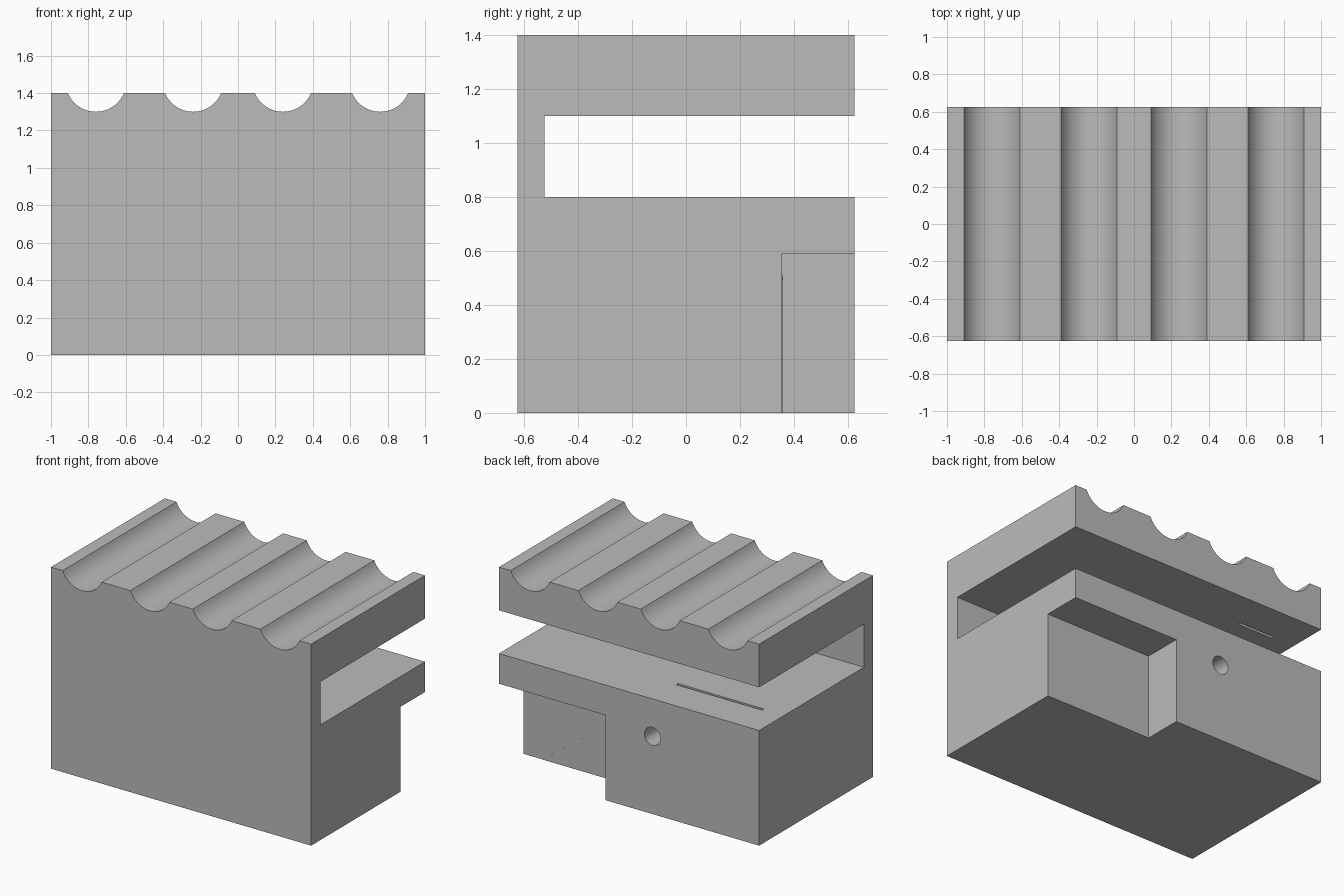
import bpy, bmesh, math
from mathutils import Matrix, Vector

default = bpy.data.objects.get("Cube")
if default:
    bpy.data.objects.remove(default, do_unlink=True)

grey = bpy.data.materials.new("plain_grey")
grey.use_nodes = True
colour = (0.5, 0.5, 0.5, 1)
grey.diffuse_color = colour
grey.node_tree.nodes["Principled BSDF"].inputs["Base Color"].default_value = colour


def finish(name, bm):
    mesh = bpy.data.meshes.new(name)
    bmesh.ops.recalc_face_normals(bm, faces=bm.faces)
    bm.to_mesh(mesh)
    bm.free()
    mesh.materials.append(grey)
    obj = bpy.data.objects.new(name, mesh)
    bpy.context.collection.objects.link(obj)
    return obj


def box(name, low, high):
    low, high = Vector(low), Vector(high)
    bm = bmesh.new()
    bmesh.ops.create_cube(bm, size=1)
    bmesh.ops.scale(bm, vec=high - low, verts=bm.verts)
    bmesh.ops.translate(bm, vec=(low + high) / 2, verts=bm.verts)
    return finish(name, bm)


def rod(name, centre, radius, length, sides):
    # Cylinder lying along y
    bm = bmesh.new()
    bmesh.ops.create_cone(
        bm, cap_ends=True, segments=sides, radius1=radius, radius2=radius, depth=length,
        matrix=Matrix.Translation(centre) @ Matrix.Rotation(math.pi / 2, 4, "X"))
    return finish(name, bm)


def carve(target, cutter):
    cutter.hide_render = True
    mod = target.modifiers.new("cut", "BOOLEAN")
    mod.operation, mod.solver, mod.object = "DIFFERENCE", "EXACT", cutter
    bpy.ops.object.select_all(action="DESELECT")
    bpy.context.view_layer.objects.active = target
    target.select_set(True)
    bpy.ops.object.modifier_apply(modifier=mod.name)
    bpy.data.objects.remove(cutter, do_unlink=True)


# Main block
half_depth, height, wall = 0.625, 1.4, 0.355
body = box("holder_body", (-1, -half_depth, 0), (1, half_depth, height))

# Open shelf through the back and both ends
carve(body, box("shelf_cutter", (-1.1, -0.525, 0.8), (1.1, 0.8, 1.1)))

# Lower back corner recess
carve(body, box("recess_cutter", (0.18, wall, -0.1), (1.1, 0.8, 0.59)))

# Four rounded troughs along the top
for x in (-0.76, -0.24, 0.24, 0.76):
    carve(body, rod("trough_cutter", (x, 0, height + 0.0625), 0.1625, 1.5, 64))

# Round socket in the back face
carve(body, rod("socket_cutter", (-0.18, half_depth, 0.54), 0.062, 0.5, 32))

# Thin slits in the shelf floor and ceiling
carve(body, box("floor_slit_cutter", (-0.84, wall - 0.01, 0.45), (-0.18, wall + 0.01, 0.85)))
carve(body, box("ceiling_slit_cutter", (-0.84, wall - 0.01, 1.05), (-0.56, wall + 0.01, 1.2)))

bpy.ops.object.shade_smooth_by_angle(angle=math.radians(30))

# Flush triangular panel on the recess wall
bm = bmesh.new()
corners = [bm.verts.new(p) for p in
           ((0.18, wall, 0), (0.853, wall, 0), (0.18, wall, 0.51))]
face = bm.faces.new(corners)
side = bmesh.ops.extrude_face_region(bm, geom=[face])["geom"]
bmesh.ops.translate(bm, vec=(0, 0.002, 0),
                    verts=[v for v in side if isinstance(v, bmesh.types.BMVert)])
finish("recess_panel", bm)
